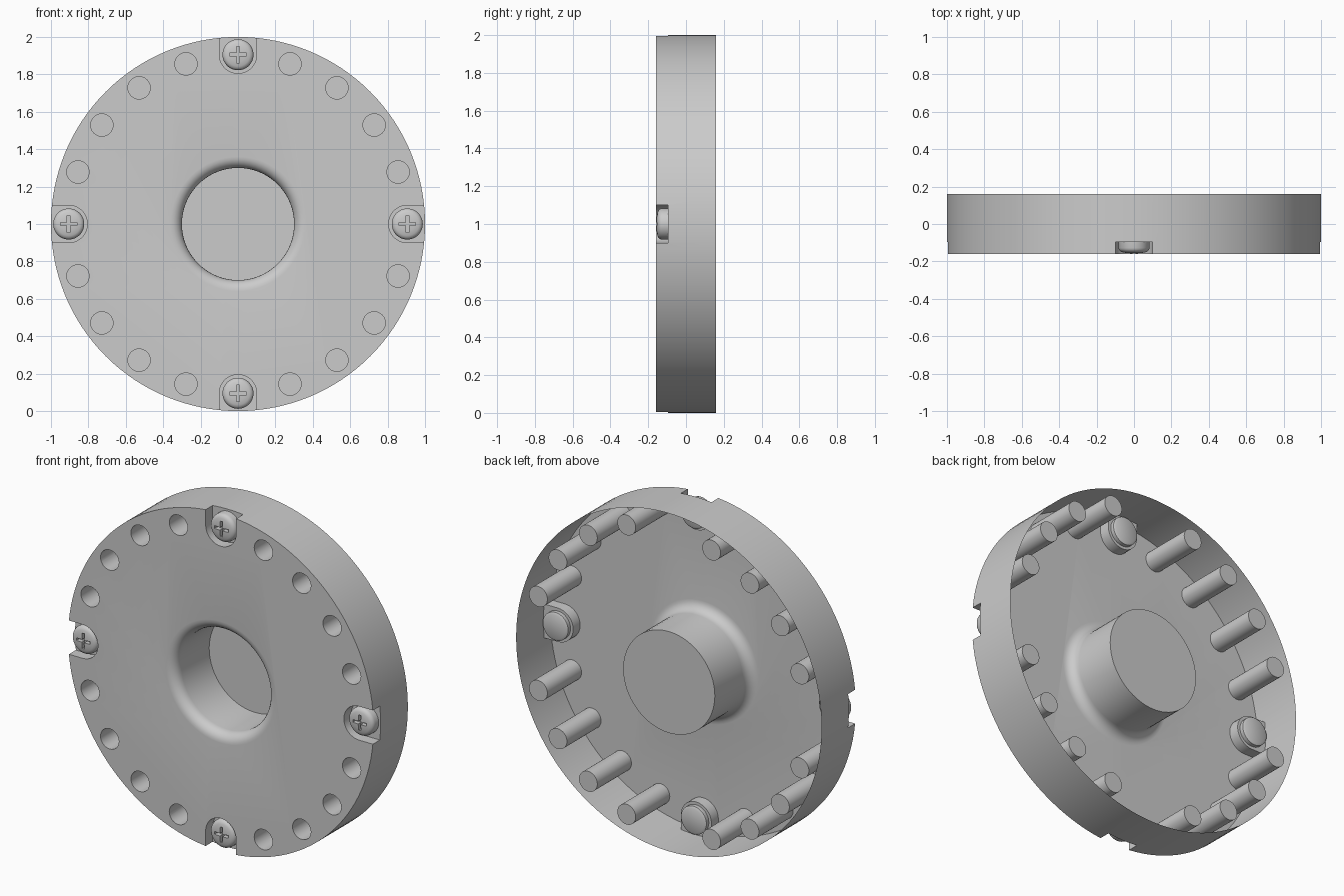
import bpy, bmesh, math
from mathutils import Matrix

if "Cube" in bpy.data.objects:
    bpy.data.objects.remove(bpy.data.objects["Cube"])

FRONT, BACK, FLOOR = -0.16, 0.16, -0.095
grey = bpy.data.materials.new("light_grey")
grey.diffuse_color = (0.6, 0.6, 0.6, 1)
grey.use_nodes = True
grey.node_tree.nodes["Principled BSDF"].inputs["Base Color"].default_value = grey.diffuse_color


def loft(bm, rings):
    """Closed skin through equal rings of (x, y, z) points, capped at both ends."""
    rings = [[bm.verts.new(p) for p in r] for r in rings]
    n = len(rings[0])
    for a, b in zip(rings, rings[1:]):
        for i in range(n):
            j = (i + 1) % n
            bm.faces.new((a[i], a[j], b[j], b[i]))
    bm.faces.new(rings[0])
    bm.faces.new(rings[-1])


def lathe(bm, profile, cx=0, cz=1, n=32):
    """Turn (radius, y) points about an axis along y."""
    loft(bm, [[(cx + r * math.cos(2 * math.pi * i / n), y,
                cz + r * math.sin(2 * math.pi * i / n)) for i in range(n)]
              for r, y in profile])


def make(name, bm):
    bmesh.ops.recalc_face_normals(bm, faces=bm.faces)
    me = bpy.data.meshes.new(name)
    bm.to_mesh(me)
    bm.free()
    me.materials.append(grey)
    ob = bpy.data.objects.new(name, me)
    bpy.context.collection.objects.link(ob)
    return ob


def cut(ob, cutter):
    """Subtract the cutter, bake the result and drop the cutter."""
    mod = ob.modifiers.new("cut", 'BOOLEAN')
    mod.operation, mod.solver, mod.object = 'DIFFERENCE', 'EXACT', cutter
    dg = bpy.context.evaluated_depsgraph_get()
    me = bpy.data.meshes.new_from_object(ob.evaluated_get(dg))
    ob.modifiers.clear()
    ob.data = me
    bpy.data.objects.remove(cutter)


def smooth(ob, angle=35):
    bpy.ops.object.select_all(action='DESELECT')
    ob.select_set(True)
    bpy.context.view_layer.objects.active = ob
    bpy.ops.object.shade_smooth_by_angle(angle=math.radians(angle))


# Solid disc, hollowed below into a thin open-backed shell
bm = bmesh.new()
lathe(bm, [(1, FRONT), (1, BACK)], n=128)
shell = make("disc_shell", bm)

# Cutter for the central cup with its rounded mouth
bm = bmesh.new()
f = 0.06
arc = [math.radians(a) for a in range(0, 91, 15)]
lathe(bm, [(0.3, BACK - 0.001)]
      + [(0.3 + f * (1 - math.cos(a)), FRONT + f * (1 - math.sin(a))) for a in arc]
      + [(0.3 + f, FRONT - 0.05)], n=64)

# Cutters for the 16 pin cups and the 4 edge pockets
for k in range(20):
    t = math.radians(18 * k)
    if k % 5:
        lathe(bm, [(0.06, BACK - 0.001), (0.06, FRONT - 0.05)],
              0.9 * math.cos(t), 1 + 0.9 * math.sin(t))
    else:
        pts = [(1.1, -0.1), (1.1, 0.1)]
        pts += [(0.905 + 0.1 * math.cos(a), 0.1 * math.sin(a))
                for a in (math.radians(90 + 10 * i) for i in range(19))]
        c, s = math.cos(t), math.sin(t)
        loft(bm, [[(u * c - v * s, y, 1 + u * s + v * c) for u, v in pts]
                  for y in (FLOOR, FRONT - 0.05)])
cut(shell, make("shell_cutter", bm))

# Remove the back face so that only the shell and its cups remain
bm = bmesh.new()
bm.from_mesh(shell.data)
back = [fc for fc in bm.faces if all(v.co.y > BACK - 0.0005 for v in fc.verts)]
bmesh.ops.delete(bm, geom=back, context='FACES')
bm.to_mesh(shell.data)
bm.free()
smooth(shell)

# Cross-head screws in the pockets
for k, side in enumerate(("right", "top", "left", "bottom")):
    t = k * math.pi / 2
    cx, cz = 0.905 * math.cos(t), 1 + 0.905 * math.sin(t)
    bm = bmesh.new()
    lathe(bm, [(0.07, -0.065), (0.083, -0.072), (0.083, -0.128), (0.08, -0.138),
               (0.073, -0.146), (0.062, -0.151), (0.04, -0.155), (0.015, -0.157)],
          cx, cz, 40)
    screw = make("screw_" + side, bm)
    for w, h in ((0.09, 0.016), (0.016, 0.09)):
        bm = bmesh.new()
        bmesh.ops.create_cube(bm, size=1, matrix=Matrix.Translation((cx, -0.16, cz))
                              @ Matrix.Diagonal((w, 0.06, h, 1)))
        cut(screw, make("slot_cutter", bm))
    smooth(screw)
